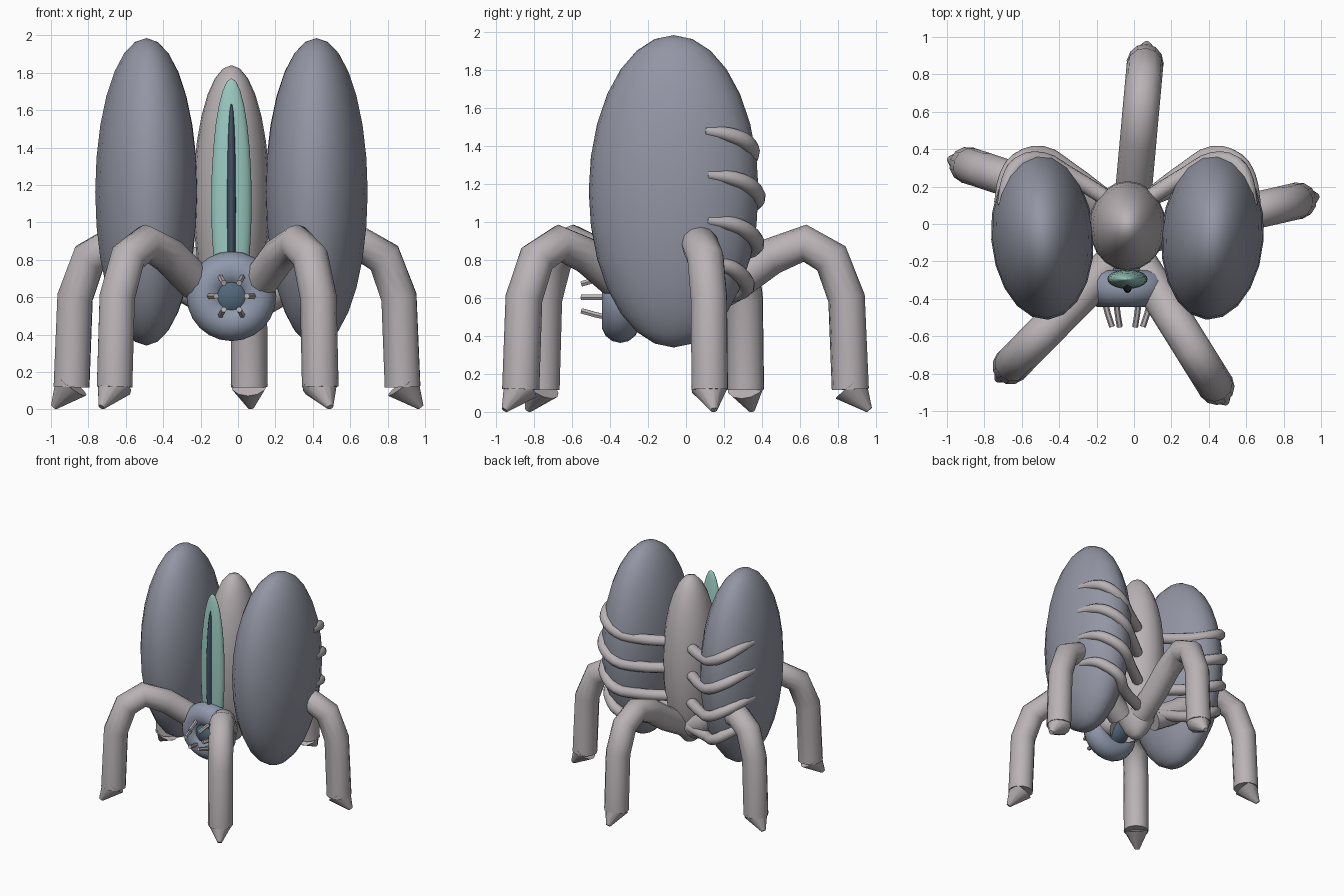
import bpy, bmesh, math
from mathutils import Vector, Matrix

cube = bpy.data.objects.get("Cube")
if cube:
    bpy.data.objects.remove(cube, do_unlink=True)


def material(name, rgb):
    m = bpy.data.materials.new(name)
    m.use_nodes = True
    m.diffuse_color = (*rgb, 1)
    m.node_tree.nodes["Principled BSDF"].inputs["Base Color"].default_value = (*rgb, 1)
    return m


PALE = material("pale grey", (0.49, 0.45, 0.465))
SLATE = material("slate grey", (0.29, 0.305, 0.37))
HEAD = material("blue grey", (0.275, 0.315, 0.41))
TEAL = material("teal", (0.33, 0.60, 0.54))
DARK = material("dark slate", (0.058, 0.084, 0.122))
EYE = material("deep blue", (0.085, 0.14, 0.195))

MID = -0.035  # x of the symmetry plane


def finish(obj, name, mat, angle=50):
    obj.name = obj.data.name = name
    obj.data.materials.clear()
    obj.data.materials.append(mat)
    bpy.ops.object.select_all(action="DESELECT")
    obj.select_set(True)
    bpy.context.view_layer.objects.active = obj
    bpy.ops.object.shade_smooth_by_angle(angle=math.radians(angle))
    return obj


def ellipsoid(name, mat, centre, radii, turn=0, segments=20, rings=14):
    bpy.ops.mesh.primitive_uv_sphere_add(segments=segments, ring_count=rings,
                                         location=centre, rotation=(0, 0, turn))
    obj = bpy.context.object
    obj.scale = radii
    return finish(obj, name, mat)


def tube(name, mat, points, radius, taper=None, sides=3, smooth=True):
    curve = bpy.data.curves.new(name, "CURVE")
    curve.dimensions = "3D"
    curve.bevel_depth = radius
    curve.bevel_resolution = sides
    curve.use_fill_caps = True
    curve.resolution_u = 3
    spline = curve.splines.new("BEZIER" if smooth else "POLY")
    pts = spline.bezier_points if smooth else spline.points
    pts.add(len(points) - 1)
    for i, (p, co) in enumerate(zip(pts, points)):
        if smooth:
            p.co = co
            p.handle_left_type = p.handle_right_type = "AUTO"
        else:
            p.co = (*co, 1)
        p.radius = taper[i] if taper else 1
    obj = bpy.data.objects.new(name, curve)
    bpy.context.collection.objects.link(obj)
    bpy.ops.object.select_all(action="DESELECT")
    obj.select_set(True)
    bpy.context.view_layer.objects.active = obj
    bpy.ops.object.convert(target="MESH")
    return finish(bpy.context.object, name, mat)


def cone(name, mat, base, tip, r1, r2):
    base, tip = Vector(base), Vector(tip)
    axis = tip - base
    bpy.ops.mesh.primitive_cone_add(vertices=12, radius1=r1, radius2=r2, depth=axis.length,
                                    location=(base + tip) / 2)
    obj = bpy.context.object
    obj.rotation_euler = axis.to_track_quat("Z", "Y").to_euler()
    return finish(obj, name, mat)


# Central body with the striped front panel
ellipsoid("body", PALE, (MID, -0.01, 1.12), (0.205, 0.24, 0.72))
ellipsoid("front_panel", TEAL, (MID, -0.295, 1.11), (0.108, 0.052, 0.66))
ellipsoid("panel_slit", DARK, (MID, -0.322, 1.10), (0.027, 0.047, 0.54))

# Two tall side shells and the ribs that wrap behind them
SHELL_X, SHELL_Y, SHELL_Z = 0.455, -0.065, 1.163
RX, RY, RZ = 0.274, 0.448, 0.822
for side, label in ((1, "left"), (-1, "right")):
    cx = MID + side * SHELL_X
    ellipsoid(f"{label}_shell", SLATE, (cx, SHELL_Y, SHELL_Z), (RX, RY, RZ), -side * 0.07)
    for i, height in enumerate((1.42, 1.19, 0.95, 0.73)):
        low = 0.05 * i
        path = []
        for angle, grow, drop in ((25, 0.94, 0.06), (45, 1.0, 0.04), (62, 1.02, 0.0),
                                  (90, 0.93 + low, -0.07), (122, 0.9 + low, -0.11)):
            z = height + drop
            f = math.sqrt(1 - ((z - SHELL_Z) / RZ) ** 2) * grow
            a = math.radians(angle)
            path.append((cx + side * RX * f * math.cos(a), SHELL_Y + RY * f * math.sin(a), z))
        path.append((MID + side * 0.1, 0.13, height - 0.13))
        tube(f"{label}_rib_{i + 1}", PALE, path, 0.044, (0.6, 0.9, 1, 1, 1, 1))

# Ring-shaped head with an eye in its middle
bpy.ops.mesh.primitive_torus_add(major_segments=24, minor_segments=14, major_radius=0.14,
                                 minor_radius=0.1, location=(MID, -0.345, 0.605),
                                 rotation=(math.pi / 2, 0, 0))
finish(bpy.context.object, "head_ring", HEAD)
ellipsoid("eye", EYE, (MID, -0.30, 0.605), (0.142, 0.142, 0.142))

# Six small feelers around the eye
for i in range(6):
    a = i * math.pi / 3
    ends = [(MID + r * math.cos(a), y, 0.605 + r * math.sin(a))
            for r, y in ((0.125, -0.40), (0.105, -0.48), (0.082, -0.55))]
    tube(f"feeler_{i + 1}", PALE, ends, 0.016, sides=1, smooth=False)

# Five bent legs: (distance in from the foot, height)
LEG = ((0.80, 0.58), (0.60, 0.69), (0.42, 0.82), (0.24, 0.89),
       (0.10, 0.81), (0.02, 0.60), (0.0, 0.12))
FEET = {
    "front_left": ((0.44, -0.87), (0.53, -0.85)),
    "front_right": ((-0.66, -0.76), (-0.70, -0.71)),
    "side_left": ((0.88, 0.125), (0.97, 0.22)),
    "side_right": ((-0.89, 0.315), (-0.95, 0.31)),
    "back": ((0.06, 0.865), (0.09, 0.995)),
}
for label, (foot, way) in FEET.items():
    foot = Vector((*foot, 0))
    way = Vector((*way, 0)).normalized()
    up = Vector((0, 0, 1))
    tube(f"{label}_leg", PALE, [foot - way * d + up * z for d, z in LEG], 0.098,
         sides=4, smooth=False)
    cone(f"{label}_claw", PALE, foot + up * 0.135, foot + way * 0.10 + up * 0.012, 0.1, 0.018)
